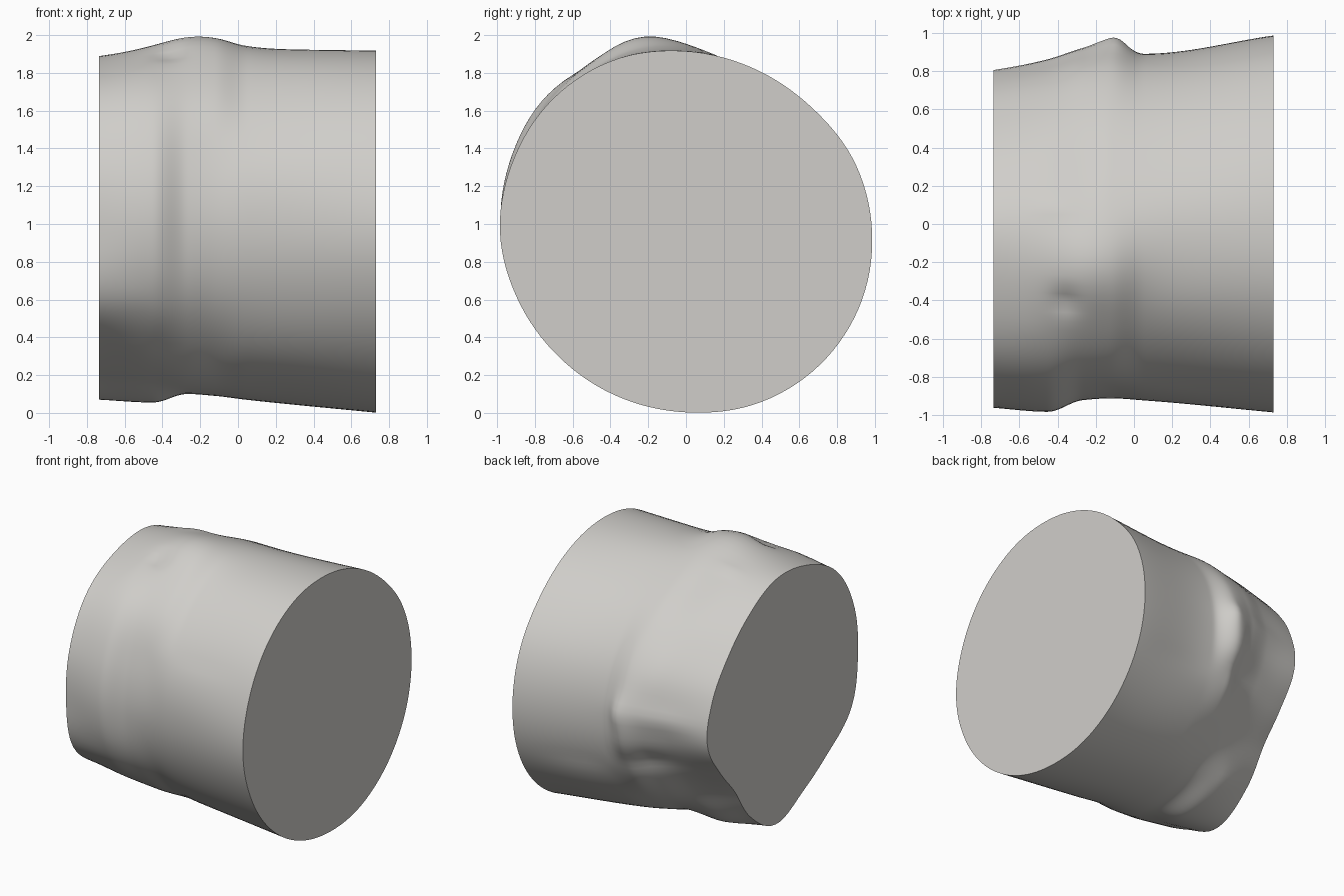
import bpy, bmesh
from math import sin, cos, pi, exp, hypot

RINGS = 120         # smooth sides around the limb
STATIONS = 84       # steps along the limb
CENTRE_Z = 0.96

# Cross-sections along x: radius in hundredths, from the back (+y) over the top
SECTIONS = [
    (-0.735, (80, 80, 79, 83.5, 92, 96, 100.5, 99, 96, 95.5, 85, 83, 89, 78, 67, 70)),
    (-0.45, (84, 86, 85, 88, 95.5, 100, 103, 100.5, 98, 95, 88, 86, 90.5, 86, 75, 76)),
    (-0.27, (90, 91, 88, 89, 96.5, 101, 101, 95, 92, 91, 88, 87, 86, 85, 82, 83)),
    (-0.12, (96, 93, 90, 91, 97, 101, 100, 94, 91, 89, 87, 87, 87, 88, 87, 90)),
    (0.05, (89, 89, 89, 91, 96.5, 98.5, 97, 95, 92, 90, 89, 88, 89, 91, 91, 90)),
    (0.73, (98.5, 96.5, 93.5, 93.5, 95.5, 98.5, 99.5, 99, 98.5, 96, 94.5, 94.5, 95.7, 98.5, 100, 100)),
]

# Knobs, ridges and hollows: x, angle in turns, spread along x, spread around, height
DETAILS = [
    (-0.22, 0.285, 0.24, 0.24, 0.06),
    (-0.36, 0.315, 0.08, 0.06, -0.025),
    (-0.4, 0.235, 0.12, 0.04, 0.012),
    (-0.35, 0.02, 0.25, 0.09, 0.02),
    (-0.08, 0.02, 0.06, 0.1, 0.02),
    (-0.24, 0.955, 0.16, 0.1, -0.025),
]


def hermite(p0, p1, m0, m1, t):
    """Cubic blend between two values with given tangents."""
    return ((2 * t**3 - 3 * t**2 + 1) * p0 + (t**3 - 2 * t**2 + t) * m0
            + (3 * t**2 - 2 * t**3) * p1 + (t**3 - t**2) * m1)


def ring_radius(radii, turn):
    """Radius of a closed section at a fraction of a full turn."""
    n = len(radii)
    i = int(turn * n)
    a, b, c, d = (radii[(i + k) % n] for k in (-1, 0, 1, 2))
    return hermite(b, c, (c - a) / 2, (d - b) / 2, turn * n - i) / 100


def slope(values, i):
    """Gentle slope of the lengthwise curve at section i."""
    if i == len(values) - 1:
        return (values[i] - values[i - 1]) / (SECTIONS[i][0] - SECTIONS[i - 1][0])
    after = (values[i + 1] - values[i]) / (SECTIONS[i + 1][0] - SECTIONS[i][0])
    if i == 0:
        return after
    before = (values[i] - values[i - 1]) / (SECTIONS[i][0] - SECTIONS[i - 1][0])
    return 0 if before * after <= 0 else 2 * before * after / (before + after)


def surface_radius(x, turn):
    """Radius of the skin, with the local details added."""
    values = [ring_radius(radii, turn) for _, radii in SECTIONS]
    i = max(k for k in range(len(SECTIONS) - 1) if SECTIONS[k][0] <= x or k == 0)
    gap = SECTIONS[i + 1][0] - SECTIONS[i][0]
    t = (x - SECTIONS[i][0]) / gap
    r = hermite(values[i], values[i + 1], slope(values, i) * gap,
                slope(values, i + 1) * gap, t)
    for cx, ct, wx, wa, height in DETAILS:
        turn_gap = (turn - ct + 0.5) % 1 - 0.5
        away = hypot((x - cx) / wx, turn_gap * 2 * pi / wa)
        r += height * exp(-away * away)
    return r


cube = bpy.data.objects.get("Cube")
if cube:
    bpy.data.objects.remove(cube, do_unlink=True)

# Single warm grey material
grey = bpy.data.materials.new("warm_grey")
grey.use_nodes = True
colour = (0.63, 0.617, 0.59, 1)
grey.diffuse_color = colour
grey.node_tree.nodes["Principled BSDF"].inputs["Base Color"].default_value = colour

# Lofted limb with flat cut ends
bm = bmesh.new()
start, end = SECTIONS[0][0], SECTIONS[-1][0]
loops = []
for s in range(STATIONS + 1):
    x = start + (end - start) * s / STATIONS
    loop = []
    for k in range(RINGS):
        turn = k / RINGS
        r = surface_radius(x, turn)
        loop.append(bm.verts.new((x, r * cos(turn * 2 * pi),
                                  CENTRE_Z + r * sin(turn * 2 * pi))))
    loops.append(loop)
for low, high in zip(loops, loops[1:]):
    for k in range(RINGS):
        n = (k + 1) % RINGS
        bm.faces.new((low[k], low[n], high[n], high[k]))
bm.faces.new(loops[0])
bm.faces.new(loops[-1])
bmesh.ops.recalc_face_normals(bm, faces=bm.faces)

mesh = bpy.data.meshes.new("limb_section")
bm.to_mesh(mesh)
bm.free()
mesh.materials.append(grey)
limb = bpy.data.objects.new("limb_section", mesh)
bpy.context.collection.objects.link(limb)
bpy.context.view_layer.objects.active = limb
limb.select_set(True)
bpy.ops.object.shade_smooth_by_angle(angle=pi / 4)
